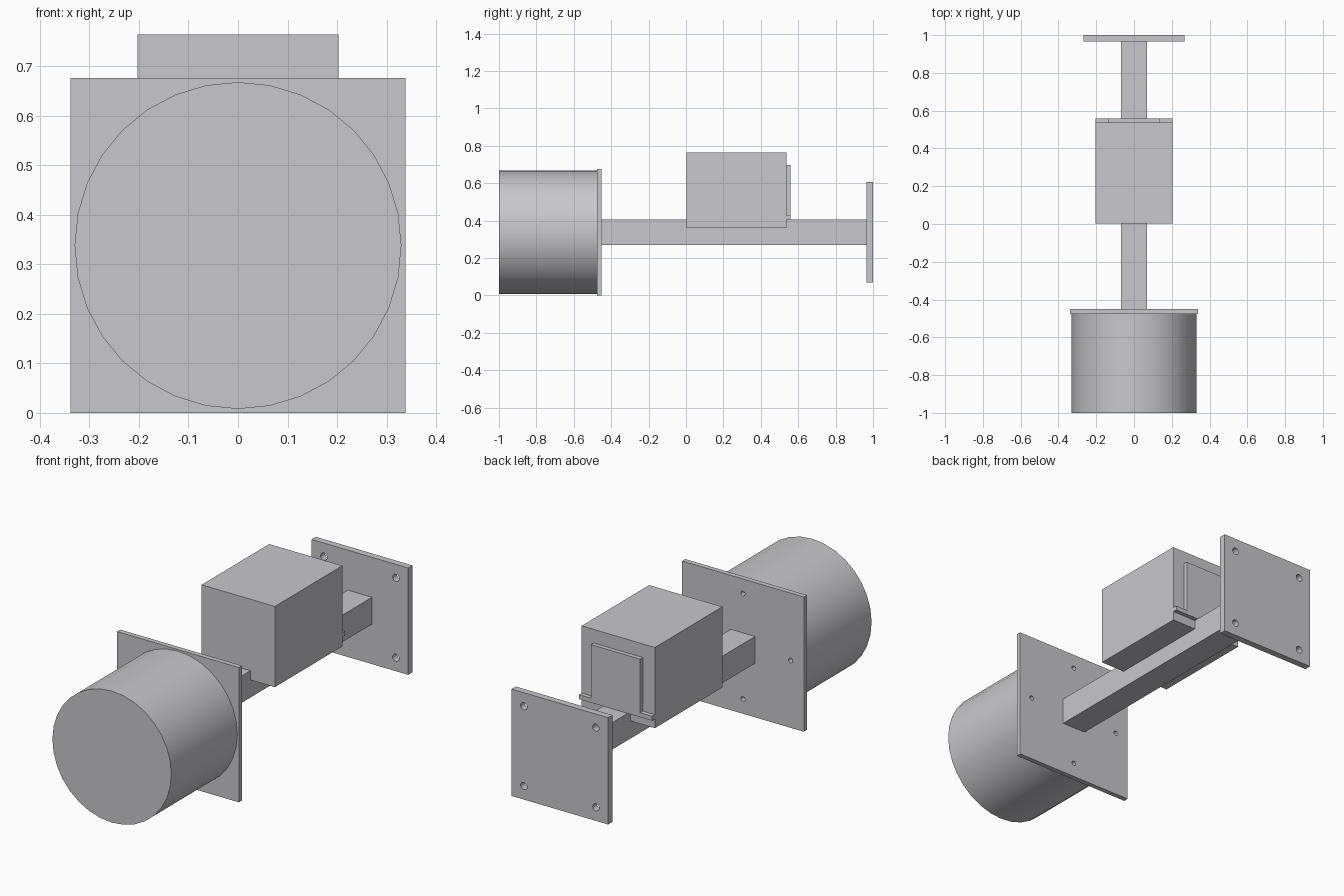
import bpy
import math

if "Cube" in bpy.data.objects:
    bpy.data.objects.remove(bpy.data.objects["Cube"])

AXIS_Z = 0.338  # height of the common centre line

grey = bpy.data.materials.new("light grey")
grey.diffuse_color = (0.58, 0.58, 0.61, 1.0)
grey.use_nodes = True
grey.node_tree.nodes["Principled BSDF"].inputs["Base Color"].default_value = grey.diffuse_color


def box(name, x, y, z):
    """Box from (min, max) pairs on each axis."""
    bpy.ops.mesh.primitive_cube_add(size=1, location=[(a + b) / 2 for a, b in (x, y, z)])
    ob = bpy.context.object
    ob.name = name
    ob.scale = [b - a for a, b in (x, y, z)]
    bpy.ops.object.transform_apply(location=False, rotation=False, scale=True)
    ob.data.materials.append(grey)
    return ob


def rod(name, radius, x, z, y0, y1, sides):
    """Cylinder lying along y."""
    bpy.ops.mesh.primitive_cylinder_add(
        vertices=sides, radius=radius, depth=y1 - y0,
        location=(x, (y0 + y1) / 2, z), rotation=(math.pi / 2, 0, 0))
    ob = bpy.context.object
    ob.name = name
    ob.data.materials.append(grey)
    return ob


def drill(plate, centres, radius, y0, y1):
    """Cut through holes parallel to y."""
    for x, z in centres:
        cutter = rod("hole_cutter", radius, x, AXIS_Z + z, y0 - 0.05, y1 + 0.05, 16)
        cutter.hide_render = True
        bpy.context.view_layer.objects.active = plate
        mod = plate.modifiers.new("hole", 'BOOLEAN')
        mod.operation = 'DIFFERENCE'
        mod.solver = 'EXACT'
        mod.object = cutter
        bpy.ops.object.modifier_apply(modifier=mod.name)
        bpy.data.objects.remove(cutter, do_unlink=True)


# Front drum, smooth round side with sharp rims
drum = rod("drum", 0.33, 0, AXIS_Z, -1.0, -0.476, 32)
bpy.ops.object.shade_smooth_by_angle(angle=math.radians(30))

# Square plate behind the drum, with holes at the middle of each side
front_plate = box("front_plate", (-0.338, 0.338), (-0.476, -0.451), (0, 0.676))
drill(front_plate, [(0.265, 0), (-0.265, 0), (0, 0.265), (0, -0.265)], 0.012, -0.476, -0.451)

# Square beam joining both plates
box("beam", (-0.0675, 0.0675), (-0.451, 0.966), (AXIS_Z - 0.0675, AXIS_Z + 0.0675))

# Rear mounting plate with corner holes
rear_plate = box("rear_plate", (-0.268, 0.268), (0.966, 1.0), (AXIS_Z - 0.268, AXIS_Z + 0.268))
drill(rear_plate, [(sx * 0.2, sz * 0.2) for sx in (-1, 1) for sz in (-1, 1)], 0.018, 0.966, 1.0)

# Housing straddling the beam, with a raised rear panel and ledge
box("housing", (-0.203, 0.203), (0.002, 0.537), (0.359, 0.764))
box("rear_panel", (-0.137, 0.137), (0.537, 0.559), (0.427, 0.696))
box("rear_ledge", (-0.203, 0.203), (0.537, 0.559), (0.405, 0.427))
